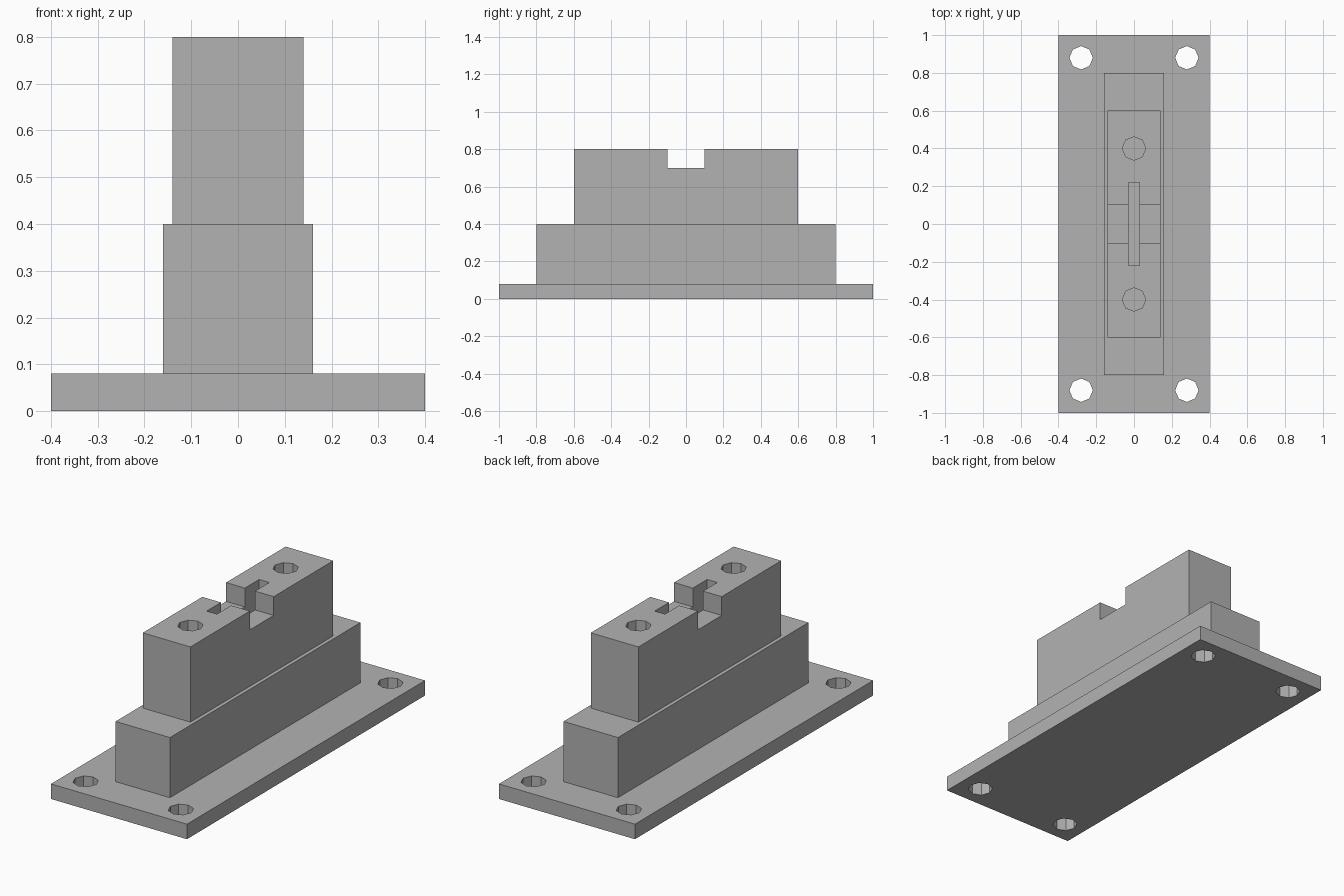
import bpy

if "Cube" in bpy.data.objects:
    bpy.data.objects.remove(bpy.data.objects["Cube"], do_unlink=True)

grey = bpy.data.materials.new("plain grey")
grey.use_nodes = True
grey.diffuse_color = (0.448, 0.448, 0.448, 1)
grey.node_tree.nodes["Principled BSDF"].inputs["Base Color"].default_value = grey.diffuse_color


def block(name, width, length, bottom, top):
    """Centred box between two heights."""
    bpy.ops.mesh.primitive_cube_add(size=1, location=(0, 0, (bottom + top) / 2))
    obj = bpy.context.object
    obj.name = name
    obj.scale = (width, length, top - bottom)
    bpy.ops.object.transform_apply(location=True, rotation=False, scale=True)
    obj.data.materials.append(grey)
    return obj


def drill(name, x, y, bottom, top):
    """Eight-sided hole cutter."""
    bpy.ops.mesh.primitive_cylinder_add(vertices=8, radius=0.062, depth=top - bottom,
                                        location=(x, y, (bottom + top) / 2))
    obj = bpy.context.object
    obj.name = name
    obj.data.materials.append(grey)
    return obj


def cut(target, cutter):
    """Subtract the cutter from the target and discard it."""
    mod = target.modifiers.new("cut", 'BOOLEAN')
    mod.operation = 'DIFFERENCE'
    mod.solver = 'EXACT'
    mod.object = cutter
    cutter.hide_render = True
    bpy.context.view_layer.objects.active = target
    bpy.ops.object.modifier_apply(modifier=mod.name)
    bpy.data.objects.remove(cutter, do_unlink=True)


# Mounting plate with four corner holes
plate = block("mounting_plate", 0.8, 2.0, 0, 0.08)
for x in (-0.28, 0.28):
    for y in (-0.88, 0.88):
        cut(plate, drill("corner_hole", x, y, -0.1, 0.2))

# Lower step
block("lower_block", 0.32, 1.6, 0.08, 0.4)

# Upper step with cross notch, lengthwise slot and two holes
upper = block("upper_block", 0.28, 1.2, 0.4, 0.8)
cut(upper, block("cross_notch", 0.5, 0.2, 0.7, 0.9))
cut(upper, block("long_slot", 0.06, 0.44, 0.6, 0.95))
for y in (-0.4, 0.4):
    cut(upper, drill("top_hole", 0, y, 0.5, 1.0))
